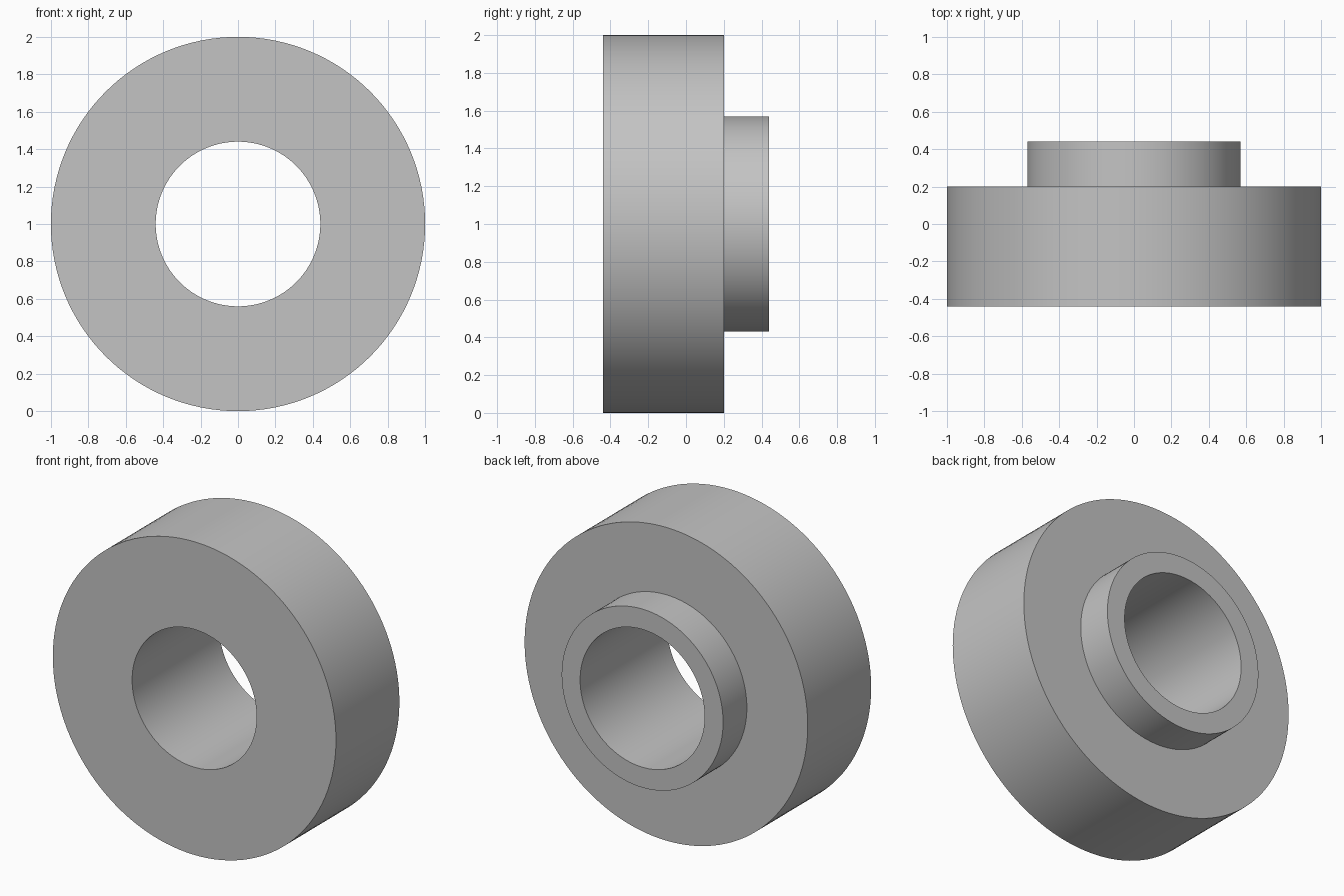
import bpy, bmesh, math
from mathutils import Vector

if "Cube" in bpy.data.objects:
    bpy.data.objects.remove(bpy.data.objects["Cube"])

# Single grey material
grey = bpy.data.materials.new("plain_grey")
grey.use_nodes = True
colour = (0.55, 0.55, 0.55, 1)
grey.diffuse_color = colour
grey.node_tree.nodes["Principled BSDF"].inputs["Base Color"].default_value = colour

# Main dimensions
SEGMENTS = 128
CENTRE_Z = 1.0
WHEEL_R, HUB_R, BORE_R = 1.0, 0.57, 0.44
FRONT_Y, STEP_Y, BACK_Y = -0.44, 0.2, 0.44


def lathe(name, profile):
    """Revolve a closed (radius, y) profile about the front-to-back axis."""
    bm = bmesh.new()
    verts = [bm.verts.new((r, y, CENTRE_Z)) for r, y in profile]
    edges = [bm.edges.new((v, verts[(i + 1) % len(verts)])) for i, v in enumerate(verts)]
    bmesh.ops.spin(bm, geom=verts + edges, cent=Vector((0, 0, CENTRE_Z)),
                   axis=Vector((0, 1, 0)), angle=math.tau, steps=SEGMENTS,
                   use_merge=True)
    bmesh.ops.remove_doubles(bm, verts=bm.verts, dist=1e-5)
    bmesh.ops.recalc_face_normals(bm, faces=bm.faces)
    mesh = bpy.data.meshes.new(name)
    bm.to_mesh(mesh)
    bm.free()
    mesh.materials.append(grey)
    obj = bpy.data.objects.new(name, mesh)
    bpy.context.collection.objects.link(obj)
    bpy.ops.object.select_all(action="DESELECT")
    obj.select_set(True)
    bpy.context.view_layer.objects.active = obj
    bpy.ops.object.shade_smooth_by_angle(angle=math.radians(30))
    return obj


# Thick ring with a raised rear collar and a bore right through
lathe("flanged_bushing", [
    (BORE_R, FRONT_Y), (WHEEL_R, FRONT_Y),
    (WHEEL_R, STEP_Y), (HUB_R, STEP_Y),
    (HUB_R, BACK_Y), (BORE_R, BACK_Y),
])
